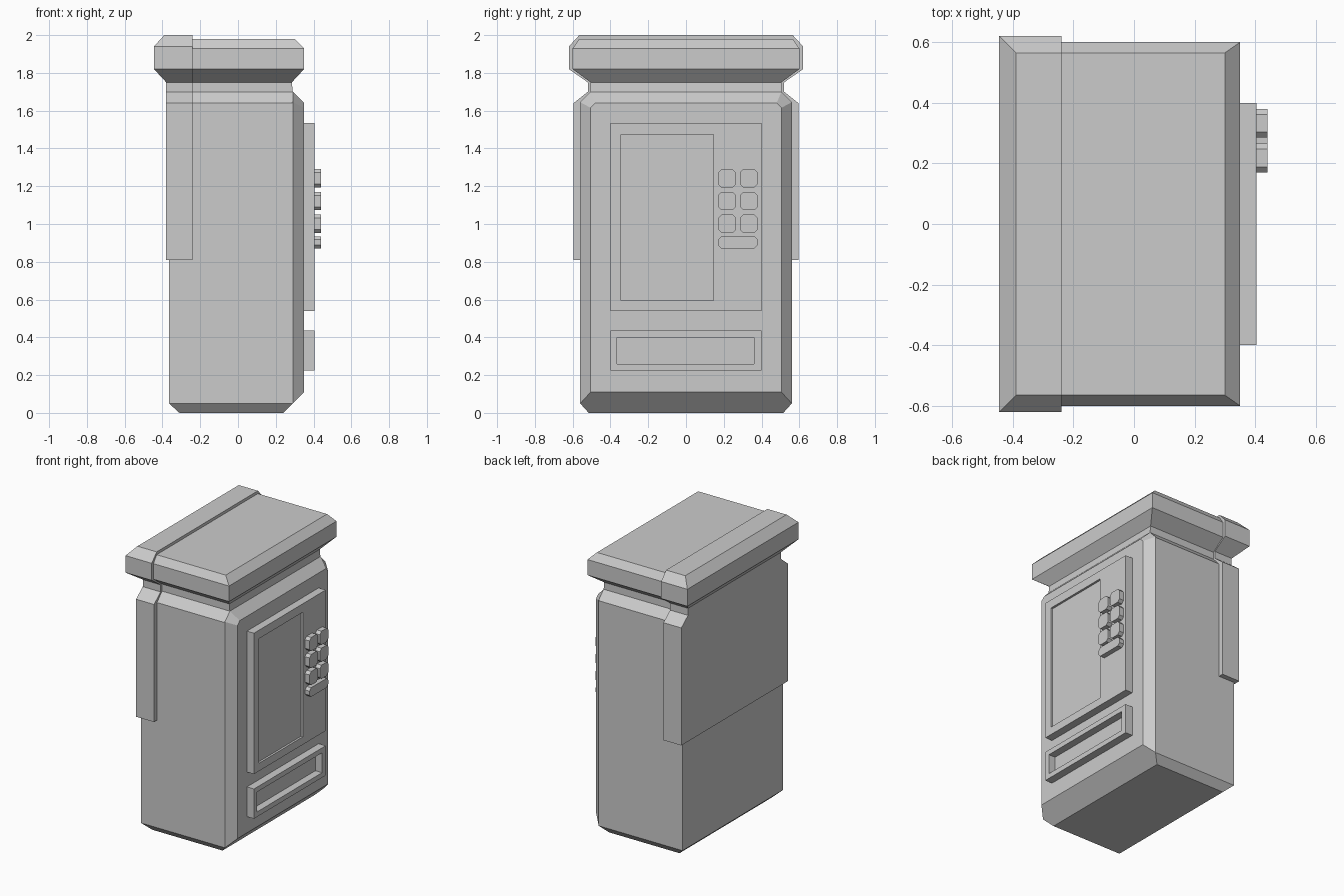
import bpy, bmesh

if "Cube" in bpy.data.objects:
    bpy.data.objects.remove(bpy.data.objects["Cube"])


def loft(name, rings):
    """Skin a list of equal-length point rings and cap both ends."""
    bm = bmesh.new()
    loops = [[bm.verts.new(p) for p in r] for r in rings]
    n = len(loops[0])
    for a, b in zip(loops, loops[1:]):
        for i in range(n):
            j = (i + 1) % n
            bm.faces.new((a[i], a[j], b[j], b[i]))
    bm.faces.new(loops[0][::-1])
    bm.faces.new(loops[-1])
    bmesh.ops.recalc_face_normals(bm, faces=bm.faces)
    me = bpy.data.meshes.new(name)
    bm.to_mesh(me)
    bm.free()
    ob = bpy.data.objects.new(name, me)
    bpy.context.collection.objects.link(ob)
    return ob


def stack(name, levels):
    """Rectangular rings stacked in z: (z, x back, x front, half width)."""
    return loft(name, [[(x0, -y, z), (x1, -y, z), (x1, y, z), (x0, y, z)]
                       for z, x0, x1, y in levels])


def rect(x, y0, y1, z0, z1, c=0.0):
    """Rectangle facing +x, with corners cut by c."""
    if not c:
        return [(x, y0, z0), (x, y1, z0), (x, y1, z1), (x, y0, z1)]
    return [(x, y0 + c, z0), (x, y1 - c, z0), (x, y1, z0 + c), (x, y1, z1 - c),
            (x, y1 - c, z1), (x, y0 + c, z1), (x, y0, z1 - c), (x, y0, z0 + c)]


def door(x, w, z0, z1, c):
    """Outline with only the two upper corners cut."""
    return [(x, -w, z0), (x, w, z0), (x, w, z1 - c), (x, w - c, z1),
            (x, -w + c, z1), (x, -w, z1 - c)]


def framed_panel(name, outer, inner, front, floor):
    """Raised panel with a rectangular recess."""
    loft(name, [rect(0.34, *outer), rect(front, *outer),
                rect(front, *inner), rect(floor, *inner)])


# cabinet with neck and flared lid
stack("cabinet", [
    (0.0, -0.31, 0.24, 0.515), (0.05, -0.365, 0.29, 0.56),
    (1.64, -0.365, 0.29, 0.56), (1.70, -0.365, 0.29, 0.505),
    (1.75, -0.365, 0.285, 0.505), (1.82, -0.365, 0.35, 0.60),
    (1.93, -0.365, 0.35, 0.60), (1.98, -0.365, 0.30, 0.565)])

# bevelled front frame
loft("front_frame", [door(0.24, 0.515, 0.0, 1.70, 0.055),
                     door(0.29, 0.56, 0.05, 1.70, 0.055),
                     door(0.35, 0.505, 0.11, 1.64, 0.025)])

# thicker back cover wrapping the upper half and the lid
B = -0.24
stack("back_cover", [
    (0.81, -0.38, B, 0.595), (1.64, -0.38, B, 0.595),
    (1.70, -0.38, B, 0.52), (1.75, -0.38, B, 0.52),
    (1.82, -0.445, B, 0.62), (1.94, -0.445, B, 0.62),
    (2.0, -0.39, B, 0.565)])

# display window and dispenser tray
framed_panel("display_panel", (-0.40, 0.40, 0.54, 1.535),
             (-0.345, 0.145, 0.595, 1.475), 0.405, 0.39)
framed_panel("dispenser_tray", (-0.40, 0.40, 0.225, 0.435),
             (-0.365, 0.36, 0.26, 0.40), 0.405, 0.353)

# keypad
keys = [(y, y + 0.095, z, z + 0.097)
        for z in (1.193, 1.073, 0.953) for y in (0.17, 0.285)]
keys.append((0.17, 0.38, 0.87, 0.935))
for i, k in enumerate(keys):
    loft(f"key_{i + 1}", [rect(0.395, *k, 0.018), rect(0.44, *k, 0.018)])
